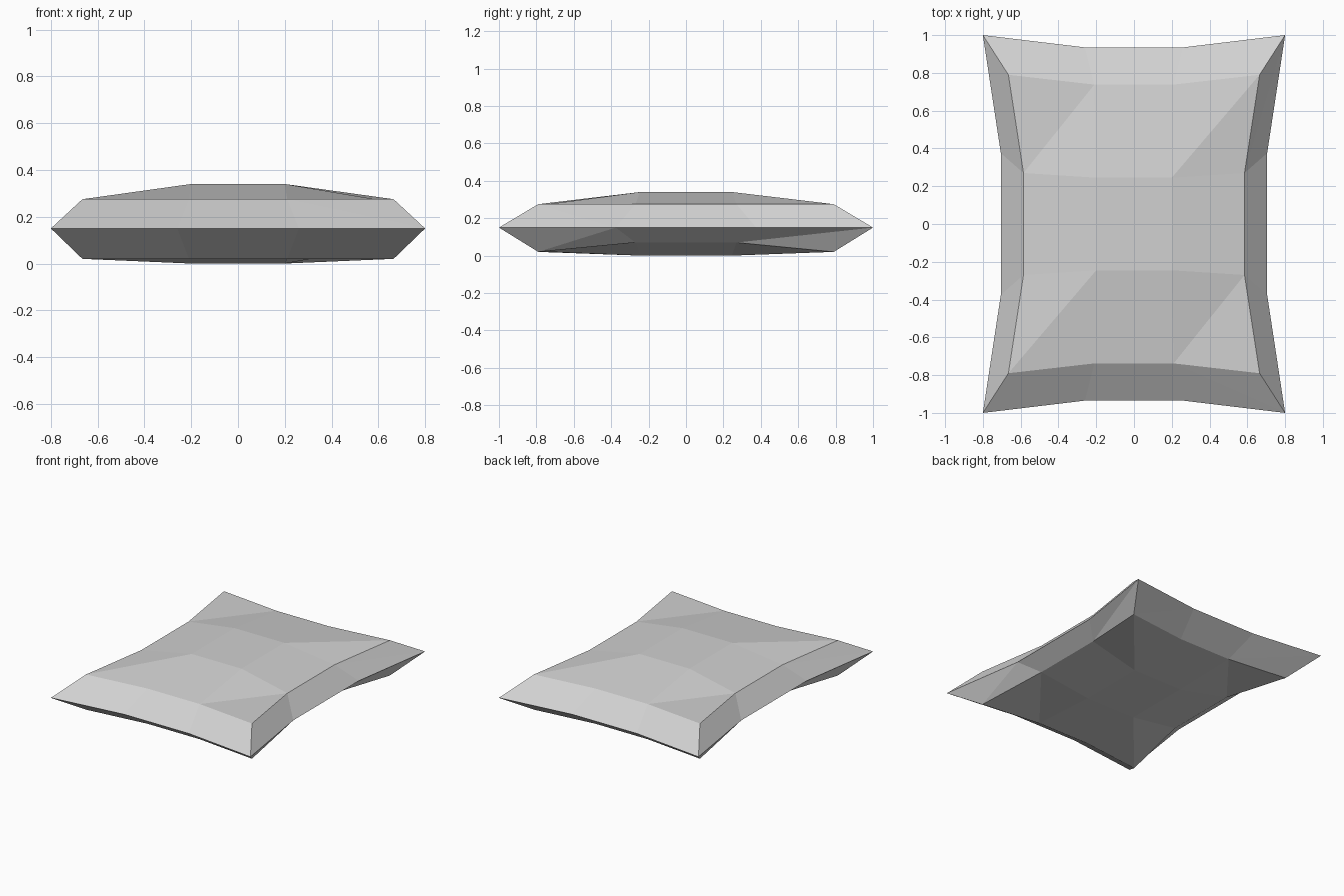
import bpy
import bmesh

cube = bpy.data.objects.get("Cube")
if cube:
    bpy.data.objects.remove(cube, do_unlink=True)

# Soft grey fabric
fabric = bpy.data.materials.new("light grey fabric")
fabric.use_nodes = True
grey = (0.64, 0.64, 0.64, 1)
fabric.diffuse_color = grey
fabric.node_tree.nodes["Principled BSDF"].inputs["Base Color"].default_value = grey

# Quarter points (x, y, z) by place in the four by four grid
RIM = {"corner": (0.8, 1, 0.15), "side": (0.705, 0.375, 0.15), "end": (0.26, 0.935, 0.15)}
TOP = {"corner": (0.665, 0.79, 0.275), "side": (0.585, 0.27, 0.275),
       "end": (0.21, 0.738, 0.275), "inner": (0.2, 0.245, 0.34)}
BOTTOM = {"corner": (0.665, 0.79, 0.02), "side": (0.585, 0.27, 0.07),
          "end": (0.21, 0.738, 0.02), "inner": (0.2, 0.245, 0)}


def place(i, j):
    on_side, on_end = i in (0, 3), j in (0, 3)
    if on_side and on_end:
        return "corner"
    return "side" if on_side else "end" if on_end else "inner"


def layer(bm, points):
    verts = {}
    for i in range(4):
        for j in range(4):
            kind = place(i, j)
            if kind in points:
                x, y, z = points[kind]
                verts[i, j] = bm.verts.new((x if i > 1 else -x, y if j > 1 else -y, z))
    return verts


def split_quad(bm, a, b, c, d):
    """Two triangles sharing the edge from a to c."""
    bm.faces.new((a, b, c))
    bm.faces.new((a, c, d))


bm = bmesh.new()
rim, top, bottom = (layer(bm, points) for points in (RIM, TOP, BOTTOM))

# Upper and lower panels
for sheet in (top, bottom):
    for i in range(3):
        for j in range(3):
            split_quad(bm, sheet[i, j], sheet[i + 1, j], sheet[i + 1, j + 1], sheet[i, j + 1])

# Sloping bands that join both panels at the pointed rim
walk = ([(i, 0) for i in range(3)] + [(3, j) for j in range(3)]
        + [(i, 3) for i in (3, 2, 1)] + [(0, j) for j in (3, 2, 1)])
for a, b in zip(walk, walk[1:] + walk[:1]):
    for sheet in (top, bottom):
        split_quad(bm, sheet[a], rim[a], rim[b], sheet[b])

bmesh.ops.recalc_face_normals(bm, faces=bm.faces)
mesh = bpy.data.meshes.new("pillow")
bm.to_mesh(mesh)
bm.free()
mesh.materials.append(fabric)
pillow = bpy.data.objects.new("pillow", mesh)
bpy.context.collection.objects.link(pillow)
